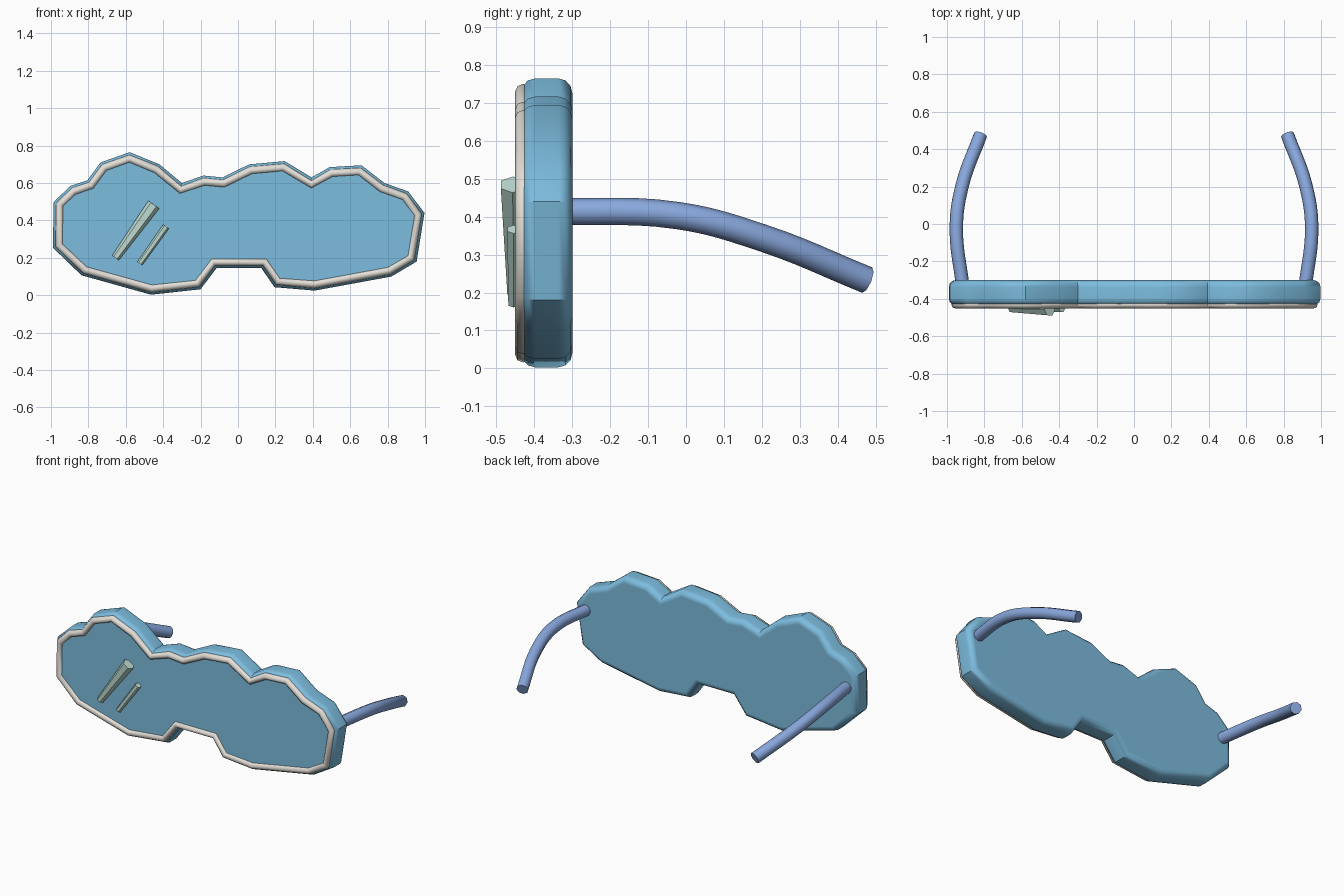
import bpy, bmesh, math
from mathutils import Vector

if "Cube" in bpy.data.objects:
    bpy.data.objects.remove(bpy.data.objects["Cube"])


def material(name, rgb):
    color = [c ** 2.2 for c in rgb] + [1]
    m = bpy.data.materials.new(name)
    m.use_nodes = True
    m.diffuse_color = color
    m.node_tree.nodes["Principled BSDF"].inputs["Base Color"].default_value = color
    return m


def activate(obj):
    bpy.ops.object.select_all(action='DESELECT')
    obj.select_set(True)
    bpy.context.view_layer.objects.active = obj


def tube(name, points, radius, mat, kind='POLY', cyclic=False, steps=6):
    """Round tube along a path, turned into a mesh."""
    cu = bpy.data.curves.new(name, 'CURVE')
    cu.dimensions = '3D'
    cu.bevel_depth = radius
    cu.bevel_resolution = 2
    cu.resolution_u = steps
    cu.use_fill_caps = not cyclic
    sp = cu.splines.new(kind)
    if kind == 'BEZIER':
        sp.bezier_points.add(len(points) - 1)
        for bp, p in zip(sp.bezier_points, points):
            bp.co = p
            bp.handle_left_type = bp.handle_right_type = 'AUTO'
    else:
        sp.points.add(len(points) - 1)
        for pt, p in zip(sp.points, points):
            pt.co = (*p, 1)
    sp.use_cyclic_u = cyclic
    cu.materials.append(mat)
    obj = bpy.data.objects.new(name, cu)
    bpy.context.collection.objects.link(obj)
    activate(obj)
    bpy.ops.object.convert(target='MESH')
    obj = bpy.context.object
    bpy.ops.object.shade_smooth_by_angle(angle=math.radians(50))
    return obj


def inset(points, d):
    """Mitred inward offset of a clockwise outline."""
    result = []
    for i, p in enumerate(points):
        a = (p - points[i - 1]).normalized()
        b = (points[(i + 1) % len(points)] - p).normalized()
        na, nb = Vector((a.y, -a.x)), Vector((b.y, -b.x))
        result.append(p + (na + nb) * d / (1 + na.dot(nb)))
    return result


blue = material("lens blue", (0.485, 0.735, 0.87))
periwinkle = material("strap periwinkle", (0.53, 0.65, 0.86))
ivory = material("rim ivory", (0.89, 0.87, 0.84))
mint = material("glint mint", (0.74, 0.86, 0.82))

# Wavy lens outline, clockwise from the lower right side of the wearer
OUTLINE = [Vector(p) for p in (
    (-.99, .255), (-.985, .5), (-.895, .585), (-.805, .615), (-.735, .71),
    (-.58, .765), (-.42, .7), (-.3, .6), (-.185, .64), (-.083, .63),
    (.06, .7), (.25, .717), (.393, .63), (.49, .685), (.66, .695),
    (.783, .6), (.91, .555), (.997, .44), (.955, .18), (.82, .1),
    (.41, .025), (.195, .043), (.125, .145), (-.115, .145), (-.2, .032),
    (-.465, .003), (-.837, .107))]
FRONT, BACK = -.435, -.3

# Lens body: extruded outline with rounded edges
bm = bmesh.new()
face = bm.faces.new([bm.verts.new((p.x, FRONT, p.y)) for p in OUTLINE])
ext = bmesh.ops.extrude_face_region(bm, geom=[face], use_keep_orig=True)
moved = [v for v in ext["geom"] if isinstance(v, bmesh.types.BMVert)]
bmesh.ops.translate(bm, verts=moved, vec=(0, BACK - FRONT, 0))
bmesh.ops.recalc_face_normals(bm, faces=bm.faces)
mesh = bpy.data.meshes.new("lens_body")
bm.to_mesh(mesh)
bm.free()
mesh.materials.append(blue)
body = bpy.data.objects.new("lens_body", mesh)
bpy.context.collection.objects.link(body)
bev = body.modifiers.new("rounding", 'BEVEL')
bev.width, bev.segments = .036, 3
bev.limit_method, bev.angle_limit = 'ANGLE', math.radians(70)
activate(body)
bpy.ops.object.convert(target='MESH')
bpy.ops.object.shade_smooth_by_angle(angle=math.radians(40))
body.modifiers.new("flat_caps", 'WEIGHTED_NORMAL').keep_sharp = True

# Rim bead around the front face
tube("front_rim", [(p.x, FRONT + .005, p.y) for p in inset(OUTLINE, .033)],
     .021, ivory, cyclic=True)

# Curved temple arms, mirrored
ARM = [(.915, -.34, .415), (.95, -.02, .403), (.92, .2, .345), (.82, .478, .233)]
for side, sx in (("left", 1), ("right", -1)):
    tube(side + "_temple", [(x * sx, y, z) for x, y, z in ARM],
         .036, periwinkle, kind='BEZIER')


# Raised tapered glints on the lens
def glint(name, low, high, r_low, r_high):
    low, high = Vector(low), Vector(high)
    axis = high - low
    bpy.ops.mesh.primitive_cone_add(vertices=6, radius1=r_low, radius2=r_high,
                                    depth=axis.length, location=(low + high) / 2)
    obj = bpy.context.object
    obj.name = name
    obj.rotation_euler = axis.to_track_quat('Z', 'Y').to_euler()
    obj.data.materials.append(mint)


glint("large_glint", (-.655, -.452, .2), (-.45, -.457, .485), .022, .036)
glint("small_glint", (-.525, -.455, .17), (-.385, -.455, .367), .016, .019)
